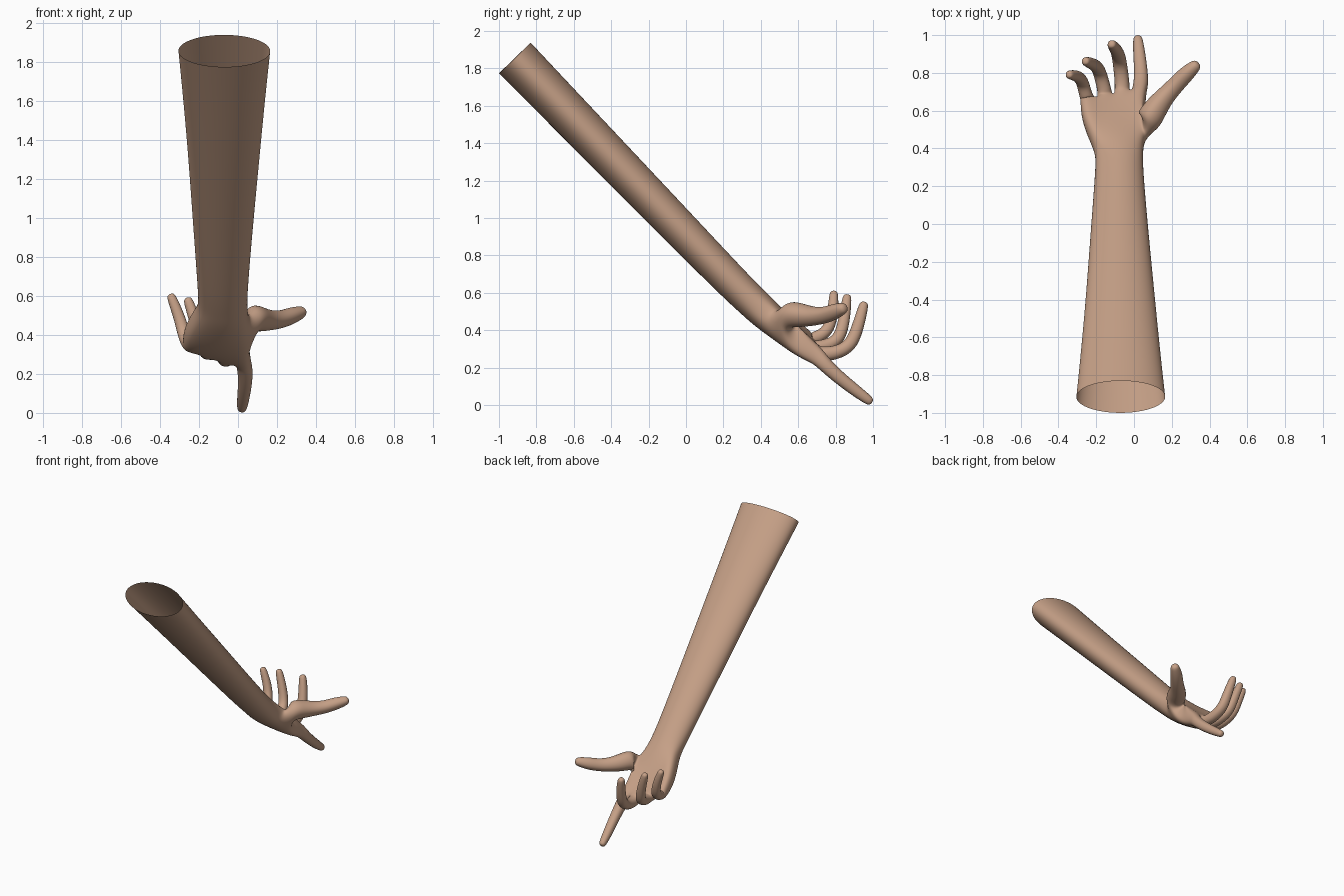
import bpy, bmesh, math
from mathutils import Vector

if "Cube" in bpy.data.objects:
    bpy.data.objects.remove(bpy.data.objects["Cube"])

bm = bmesh.new()


def quads(a, b):
    """Join two rings of vertices with a band of faces."""
    n = len(a)
    for k in range(n):
        bm.faces.new((a[k], a[(k + 1) % n], b[(k + 1) % n], b[k]))


def frame(pts, i, side):
    """Direction, width and thickness axes at point i of a path."""
    t = (pts[min(i + 1, len(pts) - 1)] - pts[max(i - 1, 0)]).normalized()
    w = (side - t * side.dot(t)).normalized()
    return t, w, w.cross(t)


def digit(base, rows, side):
    """Grow a finger from a four-cornered opening through x, y, z, radius rows."""
    signs = ((1, 1), (-1, 1), (-1, -1), (1, -1))
    pts = [Vector(r[:3]) for r in rows]
    ring = base
    for i, p in enumerate(pts):
        t, w, n = frame(pts, i, side)
        a = rows[i][3] * 1.08
        new = [bm.verts.new(p + w * a * sw + n * a * sn) for sw, sn in signs]
        quads(ring, new)
        ring = new
    # rounded tip
    r = rows[-1][3]
    tip = [bm.verts.new(pts[-1] + t * r * 1.1 + w * r * 0.75 * sw + n * r * 0.75 * sn)
           for sw, sn in signs]
    quads(ring, tip)
    bm.faces.new(tip)


# forearm and palm: x, y, z, half width, half thickness, palm shape (0 round, 1 flat)
body = [
    (-0.070, -0.915, 1.855, 0.235, 0.118, 0),
    (-0.071, -0.70, 1.633, 0.212, 0.113, 0),
    (-0.072, -0.40, 1.323, 0.183, 0.107, 0),
    (-0.077, 0.00, 0.910, 0.149, 0.098, 0),
    (-0.078, 0.26, 0.642, 0.128, 0.091, 0),
    (-0.078, 0.36, 0.548, 0.124, 0.088, 0.1),
    (-0.082, 0.43, 0.487, 0.138, 0.090, 0.4),
    (-0.110, 0.58, 0.362, 0.174, 0.070, 0.9),
    (-0.108, 0.675, 0.300, 0.174, 0.051, 1),
]
X = Vector((1, 0, 0))
centres = [Vector(r[:3]) for r in body]
rings = []
for i, p in enumerate(centres):
    half_w, half_t, s = body[i][3:]
    t, w, n = frame(centres, i, X)
    wide = w + (t * 0.3 - n * 0.14) * s
    grow = 1.068 - 0.05 * s
    ring = []
    for k in range(10):
        a = math.radians(18 + 36 * k)
        top = k < 5
        u = (2 - k) / 2 if top else (k - 7) / 2
        flat = (0.75 + 0.45 * u * u) if top else -1 + 0.1 * u * u
        across = math.cos(a) * (1 - s) + u * s
        up = math.sin(a) * (1 - s) + flat * s
        ring.append(bm.verts.new(p + wide * across * half_w * grow + n * up * half_t * grow))
    rings.append(ring)

# skin the body, leaving an opening for the thumb
thumb_band = 6
for i, (a, b) in enumerate(zip(rings, rings[1:])):
    for k in range(10):
        j = (k + 1) % 10
        if not (i == thumb_band and k == 9):
            bm.faces.new((a[k], a[j], b[j], b[k]))

# index, middle, ring and little fingers
fingers = [
    [(0.036, 0.735, 0.225, 0.040), (0.038, 0.80, 0.162, 0.036),
     (0.029, 0.89, 0.090, 0.033), (0.021, 0.972, 0.029, 0.027)],
    [(-0.062, 0.735, 0.272, 0.039), (-0.068, 0.80, 0.278, 0.038), (-0.079, 0.882, 0.315, 0.037),
     (-0.092, 0.92, 0.42, 0.033), (-0.115, 0.948, 0.526, 0.027)],
    [(-0.156, 0.705, 0.308, 0.037), (-0.168, 0.755, 0.318, 0.036), (-0.187, 0.823, 0.353, 0.035),
     (-0.215, 0.847, 0.46, 0.031), (-0.252, 0.860, 0.566, 0.026)],
    [(-0.252, 0.675, 0.354, 0.035), (-0.262, 0.71, 0.366, 0.034), (-0.276, 0.762, 0.400, 0.033),
     (-0.300, 0.785, 0.49, 0.030), (-0.338, 0.790, 0.586, 0.025)],
]
end = rings[-1]
for i, rows in enumerate(fingers):
    digit([end[i], end[i + 1], end[8 - i], end[9 - i]], rows, X)

# thumb with its fleshy base
a, b = rings[thumb_band], rings[thumb_band + 1]
digit([a[0], b[0], b[9], a[9]],
      [(0.068, 0.535, 0.490, 0.070), (0.115, 0.615, 0.480, 0.063), (0.165, 0.677, 0.474, 0.050),
       (0.22, 0.735, 0.478, 0.044), (0.272, 0.79, 0.497, 0.043), (0.316, 0.830, 0.513, 0.034)],
      Vector((0, -0.7, 0.7)))

bmesh.ops.recalc_face_normals(bm, faces=bm.faces[:])
for f in bm.faces:
    f.smooth = True

mesh = bpy.data.meshes.new("forearm_and_hand")
bm.to_mesh(mesh)
bm.free()
arm = bpy.data.objects.new("forearm_and_hand", mesh)
bpy.context.collection.objects.link(arm)

# smooth skin
sub = arm.modifiers.new("smooth_skin", 'SUBSURF')
sub.levels = 3
sub.render_levels = 3

mat = bpy.data.materials.new("skin_tone")
mat.diffuse_color = (0.56, 0.35, 0.24, 1)
mat.use_nodes = True
mat.node_tree.nodes["Principled BSDF"].inputs["Base Color"].default_value = mat.diffuse_color
mesh.materials.append(mat)
